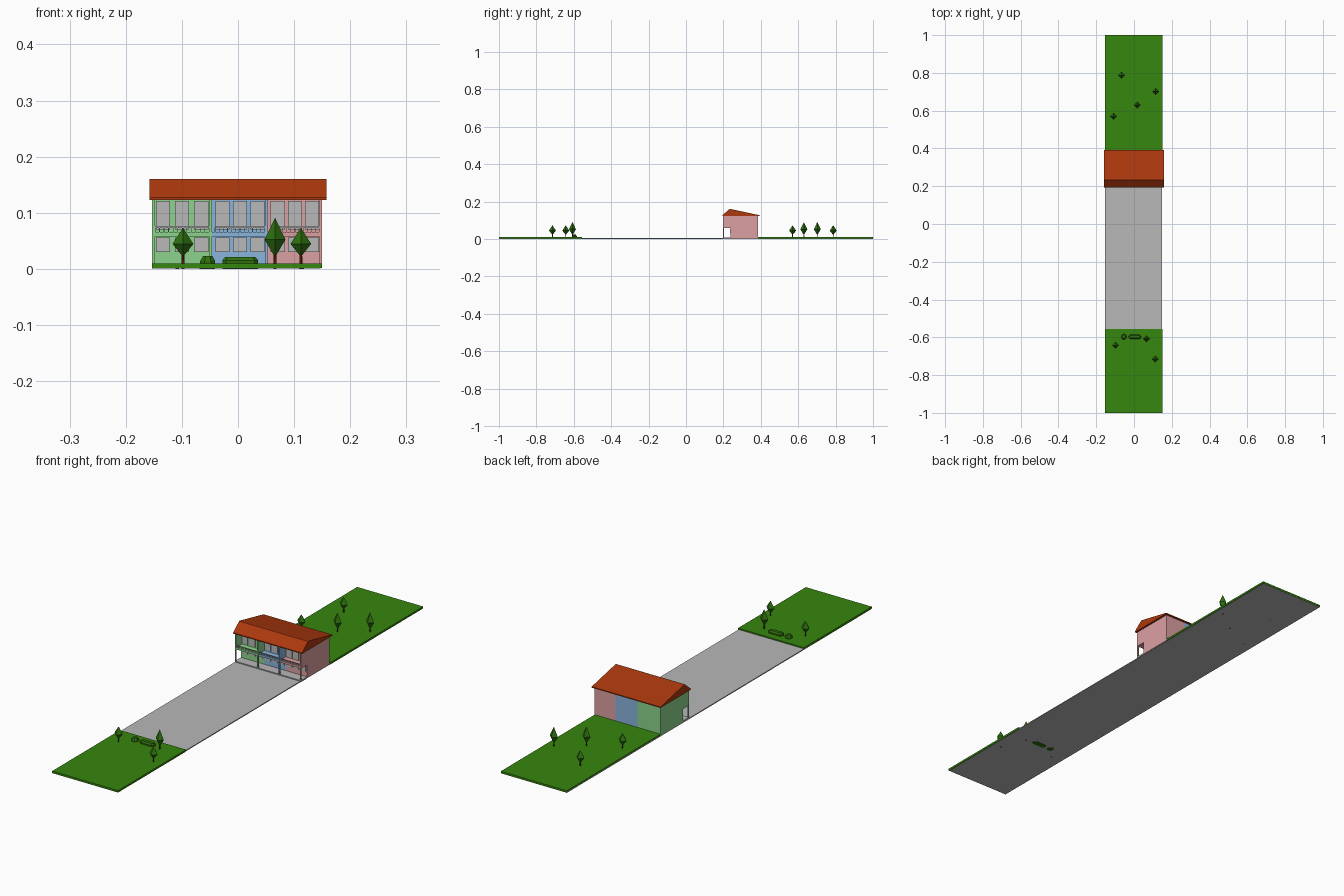
import bpy, bmesh, math
from mathutils import Matrix

if "Cube" in bpy.data.objects:
    bpy.data.objects.remove(bpy.data.objects["Cube"])


def material(name, rgb):
    lin = [((c / 255 + 0.055) / 1.055) ** 2.4 for c in rgb]
    m = bpy.data.materials.new(name)
    m.diffuse_color = (*lin, 1)
    m.use_nodes = True
    m.node_tree.nodes["Principled BSDF"].inputs["Base Color"].default_value = m.diffuse_color
    return m


LAWN = material("lawn green", (54, 134, 14))
PAVE = material("paving grey", (184, 184, 184))
ROOF = material("roof tile", (172, 56, 13))
GREEN = material("pale green wall", (140, 212, 140))
BLUE = material("pale blue wall", (138, 180, 220))
PINK = material("pale pink wall", (220, 160, 162))
LEAF = material("leaf green", (46, 112, 16))
BARK = material("bark brown", (105, 42, 14))


def finish(name, bm, mat):
    bmesh.ops.recalc_face_normals(bm, faces=bm.faces)
    me = bpy.data.meshes.new(name)
    bm.to_mesh(me)
    bm.free()
    me.materials.append(mat)
    ob = bpy.data.objects.new(name, me)
    bpy.context.collection.objects.link(ob)
    return ob


def box(name, x, y, z, mat):
    """Box from (min, max) pairs."""
    bm = bmesh.new()
    bmesh.ops.create_cube(bm, size=1)
    for v in bm.verts:
        v.co = [(r[0] + r[1]) / 2 + c * (r[1] - r[0]) for r, c in zip((x, y, z), v.co)]
    return finish(name, bm, mat)


def spindle(name, x, y, rings, sides, mat, turn=0.0, stretch=0.0):
    """Stack of (radius, z) rings; stretch pulls the two halves apart along x."""
    bm = bmesh.new()
    loops = []
    for r, z in rings:
        loop = []
        for i in range(sides):
            a = turn + 2 * math.pi * i / sides
            sx = math.copysign(stretch, math.cos(a))
            loop.append(bm.verts.new((x + sx + r * math.cos(a), y + r * math.sin(a), z)))
        loops.append(loop)
    for a, b in zip(loops, loops[1:]):
        for i in range(sides):
            j = (i + 1) % sides
            bm.faces.new((a[i], a[j], b[j], b[i]))
    bm.faces.new(loops[0][::-1])
    bm.faces.new(loops[-1])
    bmesh.ops.remove_doubles(bm, verts=bm.verts, dist=1e-5)
    return finish(name, bm, mat)


# Ground: long paved strip with a lawn at each end
W = (-0.153, 0.15)
box("paved_strip", (-0.153, 0.147), (-0.999, 0.999), (0.001, 0.005), PAVE)
box("front_lawn", W, (-1, -0.555), (0.002, 0.01), LAWN)
box("back_lawn", W, (0.385, 1), (0.002, 0.01), LAWN)

# Terrace of three houses
FRONT, WALL, BACK, TOP = 0.198, 0.238, 0.385, 0.126
edges = [-0.153, -0.046, 0.053, 0.15]
T = 0.005
for i, (name, mat) in enumerate([("green", GREEN), ("blue", BLUE), ("pink", PINK)]):
    x0, x1 = edges[i], edges[i + 1]
    # main body behind the porch
    box(name + "_house_body", (x0, x1), (WALL, BACK), (0.003, TOP), mat)
    # balcony floor and the thicker front beam
    box(name + "_balcony_floor", (x0, x1), (FRONT + 0.001, WALL), (0.058, 0.066), mat)
    # side walls round the balcony and posts below
    sides = [x0, x1 - T] if i == 0 else [x1 - T]
    for x in sides:
        box(name + "_balcony_side", (x, x + T), (FRONT, WALL), (0.066, TOP), mat)
        box(name + "_porch_post", (x, x + T), (FRONT, FRONT + T), (0.003, 0.066), mat)
    # three bays, each with a tall upper window and a lower window
    pitch = (x1 - x0 - T) / 3
    for k in range(3):
        cx = x0 + T / 2 + pitch * (k + 0.5)
        w = (cx - 0.0125, cx + 0.0125)
        box(name + "_upper_window", w, (WALL - 0.003, WALL), (0.07, 0.121), PAVE)
        box(name + "_lower_window", w, (WALL - 0.003, WALL), (0.03, 0.056), PAVE)
    # balcony rail
    box(name + "_balcony_rail", (x0 + T, x1 - T), (FRONT + 0.001, FRONT + 0.003), (0.073, 0.076), PAVE)
    for k in range(13):
        x = x0 + T + (x1 - x0 - 2 * T) * k / 12
        box(name + "_rail_bar", (x - 0.0006, x + 0.0006), (FRONT + 0.001, FRONT + 0.003), (0.066, 0.073), PAVE)

# Low kerb round the porch
box("porch_floor", W, (FRONT, WALL), (0.002, 0.009), PAVE)

# Roof: prism with the ridge near the front
bm = bmesh.new()
profile = [(0.194, 0.123), (0.194, 0.127), (0.233, 0.16), (0.239, 0.16), (0.393, 0.127), (0.393, 0.123)]
face = bm.faces.new([bm.verts.new((-0.158, y, z)) for y, z in profile])
ext = bmesh.ops.extrude_face_region(bm, geom=[face])
bmesh.ops.translate(bm, vec=(0.316, 0, 0), verts=[v for v in ext["geom"] if isinstance(v, bmesh.types.BMVert)])
finish("roof", bm, ROOF)

# Trees: thin trunk and a faceted crown
trees = [(-0.098, -0.643, 0.073), (0.066, -0.607, 0.091), (0.112, -0.714, 0.073),
         (-0.066, 0.787, 0.073), (0.115, 0.702, 0.09), (0.016, 0.63, 0.09), (-0.108, 0.57, 0.073)]
for x, y, top in trees:
    spindle("tree_trunk", x, y, [(0.003, 0), (0.0022, 0.035)], 6, BARK)
    mid = 0.024 + (top - 0.024) * 0.42
    spindle("tree_crown", x, y, [(0.002, 0.024), (0.0185, mid), (0.0001, top)], 4, LEAF)

# Clipped round bush and long hedge
spindle("round_bush", -0.054, -0.597, [(0.0145, 0), (0.0145, 0.014), (0.009, 0.023)], 8, LEAF, math.pi / 8)
spindle("long_hedge", 0.004, -0.597, [(0.013, 0), (0.013, 0.015), (0.008, 0.021)], 8, LEAF, math.pi / 8, 0.02)
